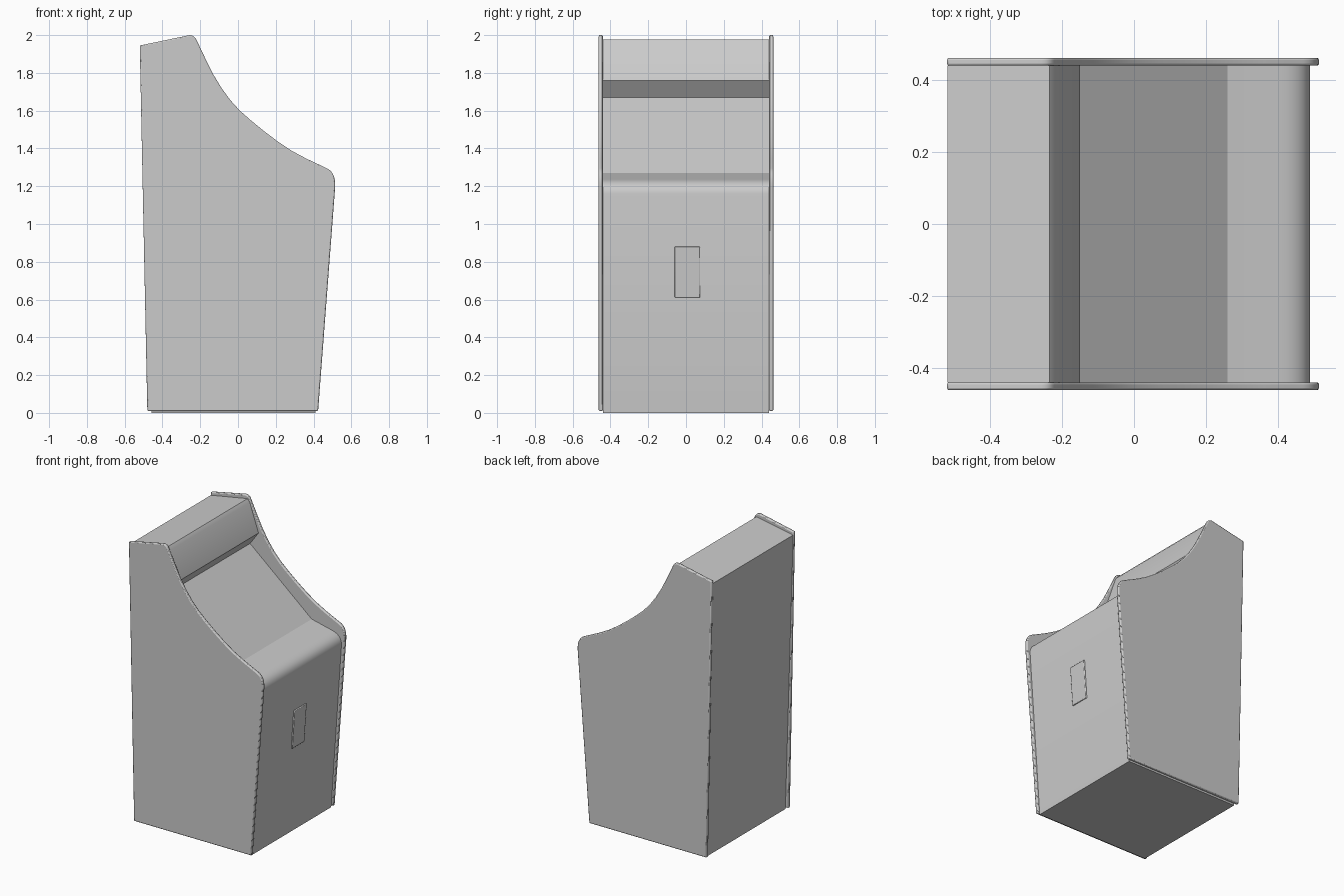
import bpy, bmesh, math
from mathutils import Vector

old = bpy.data.objects.get("Cube")
if old:
    bpy.data.objects.remove(old, do_unlink=True)

# One plain grey for the whole cabinet
grey = bpy.data.materials.new("light_grey")
grey.use_nodes = True
grey.diffuse_color = (0.6, 0.6, 0.6, 1)
grey.node_tree.nodes["Principled BSDF"].inputs["Base Color"].default_value = (0.6, 0.6, 0.6, 1)


def extrude_profile(name, points, y0, y1, bevel=0.0, angle=30):
    """Solid made by sweeping an (x, z) profile from y0 to y1."""
    bm = bmesh.new()
    face = bm.faces.new([bm.verts.new((x, y0, z)) for x, z in points])
    swept = bmesh.ops.extrude_face_region(bm, geom=[face])
    verts = [v for v in swept["geom"] if isinstance(v, bmesh.types.BMVert)]
    bmesh.ops.translate(bm, verts=verts, vec=(0, y1 - y0, 0))
    bmesh.ops.recalc_face_normals(bm, faces=bm.faces)
    mesh = bpy.data.meshes.new(name)
    bm.to_mesh(mesh)
    bm.free()
    mesh.materials.append(grey)
    ob = bpy.data.objects.new(name, mesh)
    bpy.context.collection.objects.link(ob)
    if bevel:
        mod = ob.modifiers.new("soft_edges", "BEVEL")
        mod.width, mod.segments = bevel, 2
        mod.limit_method, mod.angle_limit = "ANGLE", math.radians(60)
    bpy.ops.object.select_all(action="DESELECT")
    ob.select_set(True)
    bpy.context.view_layer.objects.active = ob
    bpy.ops.object.shade_smooth_by_angle(angle=math.radians(angle))
    return ob


def curve(p0, p1, p2, steps):
    """Points along a quadratic curve, used for rounded corners."""
    a, b, c = Vector(p0), Vector(p1), Vector(p2)
    ts = [i / steps for i in range(steps + 1)]
    return [tuple(a * (1 - t) ** 2 + b * 2 * t * (1 - t) + c * t * t) for t in ts]


# Side panels with the swooping front edge
side = [(-0.48, 0.01), (-0.52, 1.945)]
side += curve((-0.27, 1.997), (-0.235, 2.008), (-0.22, 1.975), 5)
side += [(-0.17, 1.87), (-0.13, 1.79), (-0.085, 1.716), (-0.04, 1.655), (0.01, 1.6),
         (0.07, 1.547), (0.14, 1.49), (0.21, 1.437), (0.28, 1.39), (0.36, 1.347)]
side += curve((0.47, 1.295), (0.52, 1.272), (0.514, 1.19), 6)
side += [(0.424, 0.01)]
for name, sign in (("left_side_panel", 1), ("right_side_panel", -1)):
    extrude_profile(name, side, sign * 0.44, sign * 0.462, bevel=0.006)

# Body: back, roof, sign face, overhang, screen, control deck, front panel
body = [(-0.458, 0), (-0.518, 1.925), (-0.235, 1.977), (-0.217, 1.955),
        (-0.15, 1.76), (-0.215, 1.67), (0.26, 1.27)]
body += curve((0.40, 1.238), (0.485, 1.225), (0.49, 1.16), 7)
body += [(0.41, 0)]
extrude_profile("cabinet_body", body, -0.44, 0.44, angle=25)

# Small door plate lying on the sloping front panel
def front_x(z):
    return 0.41 + 0.08 * z / 1.16

low, high = 0.61, 0.88
door = [(front_x(low) - 0.01, low), (front_x(low) + 0.008, low),
        (front_x(high) + 0.008, high), (front_x(high) - 0.01, high)]
extrude_profile("coin_door", door, -0.06, 0.075, bevel=0.004)
